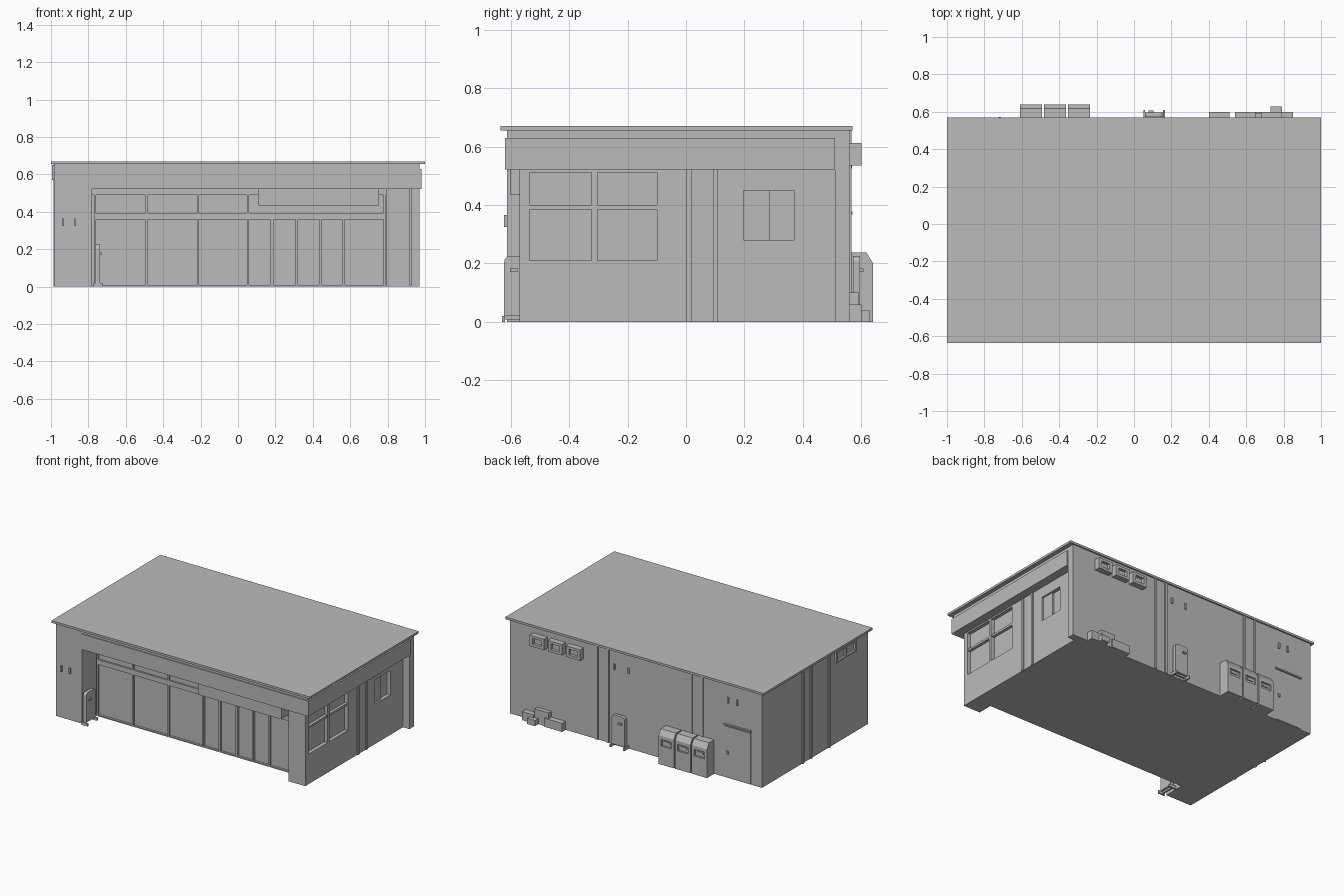
import bpy, bmesh
from math import sin, cos, pi

cube = bpy.data.objects.get("Cube")
if cube:
    bpy.data.objects.remove(cube, do_unlink=True)

grey = bpy.data.materials.new("plain grey")
grey.use_nodes = True
COLOUR = (0.5, 0.5, 0.5, 1)
grey.diffuse_color = COLOUR
grey.node_tree.nodes["Principled BSDF"].inputs["Base Color"].default_value = COLOUR


def finish(name, bm):
    bmesh.ops.recalc_face_normals(bm, faces=bm.faces)
    mesh = bpy.data.meshes.new(name)
    bm.to_mesh(mesh)
    bm.free()
    mesh.materials.append(grey)
    obj = bpy.data.objects.new(name, mesh)
    bpy.context.scene.collection.objects.link(obj)
    return obj


def box(name, x0, x1, y0, y1, z0, z1):
    bm = bmesh.new()
    bmesh.ops.create_cube(bm, size=1)
    for v in bm.verts:
        v.co = ((x0 + x1) / 2 + v.co.x * (x1 - x0),
                (y0 + y1) / 2 + v.co.y * (y1 - y0),
                (z0 + z1) / 2 + v.co.z * (z1 - z0))
    return finish(name, bm)


def prism(name, points, offset):
    """Extrude a closed outline of 3D points along an offset."""
    bm = bmesh.new()
    face = bm.faces.new([bm.verts.new(p) for p in points])
    new = bmesh.ops.extrude_face_region(bm, geom=[face])["geom"]
    verts = [g for g in new if isinstance(g, bmesh.types.BMVert)]
    bmesh.ops.translate(bm, verts=verts, vec=offset)
    return finish(name, bm)


def cut(target, cutter):
    cutter.hide_render = True
    cutter.hide_viewport = True
    mod = target.modifiers.new("recess", "BOOLEAN")
    mod.operation = "DIFFERENCE"
    mod.solver = "EXACT"
    mod.object = cutter
    bpy.context.view_layer.objects.active = target
    bpy.ops.object.modifier_apply(modifier=mod.name)
    bpy.data.objects.remove(cutter, do_unlink=True)


BACK, GLASS, RIGHT, LEFT = 0.56, -0.45, 0.92, -0.98

# Main shell
box("roof_slab", -1, 1, -0.635, 0.57, 0.655, 0.67)
walls = box("main_walls", LEFT, RIGHT, GLASS, BACK, 0, 0.525)
box("upper_walls", LEFT, 0.97, -0.613, BACK, 0.525, 0.655)
box("left_front_pillar", LEFT, -0.78, -0.613, GLASS, 0, 0.525)
right_pillar = box("right_front_pillar", 0.79, RIGHT, -0.57, GLASS, 0, 0.525)
box("right_rear_pillar", RIGHT, 0.97, 0.51, BACK, 0, 0.525)
box("fascia_band", -0.78, 0.98, -0.62, 0.51, 0.522, 0.63)
box("entrance_sign_box", 0.11, 0.755, -0.6, GLASS, 0.435, 0.525)

# Side windows, recessed with frames
for name, y0, y1, z0, z1 in (("large_window_front", -0.535, -0.323, 0.21, 0.512),
                             ("large_window_rear", -0.302, -0.1, 0.21, 0.512),
                             ("small_window", 0.197, 0.37, 0.28, 0.45)):
    for part in (walls, right_pillar):
        if part is walls or y0 < GLASS:
            cut(part, box("cutter", RIGHT - 0.025, RIGHT + 0.02, y0, y1, z0, z1))
    if name == "small_window":
        box(name + "_sash", RIGHT - 0.03, RIGHT - 0.012, y0, 0.285, z0, z1)
    else:
        box(name + "_bar", RIGHT - 0.03, RIGHT - 0.005, y0, y1, 0.385, 0.4)

# Shopfront frame
for x in (-0.765, -0.49, -0.215, 0.053, 0.783):
    box("shopfront_mullion", x - 0.005, x + 0.005, GLASS - 0.015, GLASS, 0, 0.49)
for x in (0.182, 0.315, 0.44, 0.565):
    box("door_mullion", x - 0.007, x + 0.007, GLASS - 0.015, GLASS, 0, 0.36)
box("shopfront_transom", -0.765, 0.783, GLASS - 0.012, GLASS, 0.36, 0.395)
box("shopfront_header", -0.78, 0.79, GLASS - 0.02, GLASS, 0.49, 0.522)
box("shopfront_sill", -0.78, 0.79, GLASS - 0.015, GLASS, 0, 0.008)

# Vertical strips on the walls
for y in (0.01, 0.102):
    box("right_wall_strip", RIGHT, RIGHT + 0.007, y - 0.008, y + 0.008, 0, 0.522)
for y in (0.11, 0.02, -0.18):
    box("left_wall_strip", LEFT - 0.007, LEFT, y - 0.008, y + 0.008, 0, 0.655)
for x in (0.295, 0.21, -0.435, -0.52):
    box("back_wall_strip", x - 0.008, x + 0.008, BACK, BACK + 0.007, 0, 0.655)

# High window on the left wall
for y in (-0.46, -0.355, -0.25):
    box("high_window_upright", LEFT - 0.015, LEFT, y - 0.006, y + 0.006, 0.575, 0.645)
for z in (0.575, 0.645):
    box("high_window_rail", LEFT - 0.015, LEFT, -0.466, -0.244, z - 0.006, z + 0.006)

# Wall lamps
for x in (-0.935, -0.87):
    box("front_lamp", x - 0.005, x + 0.005, -0.623, -0.61, 0.325, 0.365)
for x in (0.16, 0.05, -0.72, -0.79):
    box("back_lamp", x - 0.006, x + 0.006, BACK, BACK + 0.008, 0.525, 0.565)

# Back door
box("back_door", -0.895, -0.695, BACK, BACK + 0.004, 0.005, 0.36)
box("back_door_canopy", -0.9, -0.69, BACK, BACK + 0.01, 0.368, 0.378)
box("back_door_handle", -0.725, -0.71, BACK, BACK + 0.012, 0.17, 0.19)

# Vent hoods with recessed mouths
for x in (0.735, 0.595, 0.455):
    hood = box("vent_hood", x - 0.055, x + 0.055, BACK, 0.6, 0.535, 0.612)
    cut(hood, box("cutter", x - 0.032, x + 0.032, 0.58, 0.62, 0.553, 0.594))

# Waste bins with sloped lids and slots
for x in (-0.61, -0.482, -0.354):
    outline = [(x, BACK, 0), (x, 0.64, 0), (x, 0.64, 0.2), (x, 0.617, 0.238), (x, BACK, 0.238)]
    waste_bin = prism("waste_bin", outline, (0.118, 0, 0))
    cut(waste_bin, box("cutter", x + 0.02, x + 0.098, 0.628, 0.66, 0.13, 0.175))
    box("bin_slot_flap", x + 0.035, x + 0.083, 0.62, 0.634, 0.15, 0.165)

# Crates by the back wall
box("crate_low", 0.76, 0.85, BACK, 0.6, 0, 0.06)
box("crate_tall", 0.65, 0.76, BACK, 0.59, 0, 0.1)
box("crate_wide", 0.54, 0.68, BACK, 0.6, 0, 0.06)
box("crate_small", 0.73, 0.79, 0.59, 0.628, 0, 0.04)


# Standing boards with rounded tops, feet and a grip
def board(name, place):
    """place maps width, depth, height to a point."""
    w, top, r = 0.05, 0.225, 0.02
    outline = [place(-w, 0.012, 0.02), place(w, 0.012, 0.02)]
    for side in (1, -1):
        for i in range(5):
            a = pi / 8 * (i if side > 0 else i + 4)
            outline.append(place(side * (w - r) + r * cos(a), 0.012, top - r + r * sin(a)))
    start, end = place(0, 0.012, 0), place(0, 0.036, 0)
    prism(name + "_panel", outline, [b - a for a, b in zip(start, end)])
    for part, u0, u1, d0, d1, z0, z1 in (("foot", -0.058, -0.048, 0, 0.05, 0, 0.02),
                                         ("foot", 0.048, 0.058, 0, 0.05, 0, 0.02),
                                         ("rail", -0.05, 0.05, 0.01, 0.02, 0.008, 0.02),
                                         ("grip", -0.03, -0.005, 0.036, 0.048, 0.17, 0.182)):
        ends = list(zip(place(u0, d0, z0), place(u1, d1, z1)))
        box(name + "_" + part, *[c for pair in ends for c in sorted(pair)])


board("back_board", lambda u, d, z: (0.108 + u, BACK + d, z))
board("front_board", lambda u, d, z: (-0.775 + d, -0.572 + u, z))
